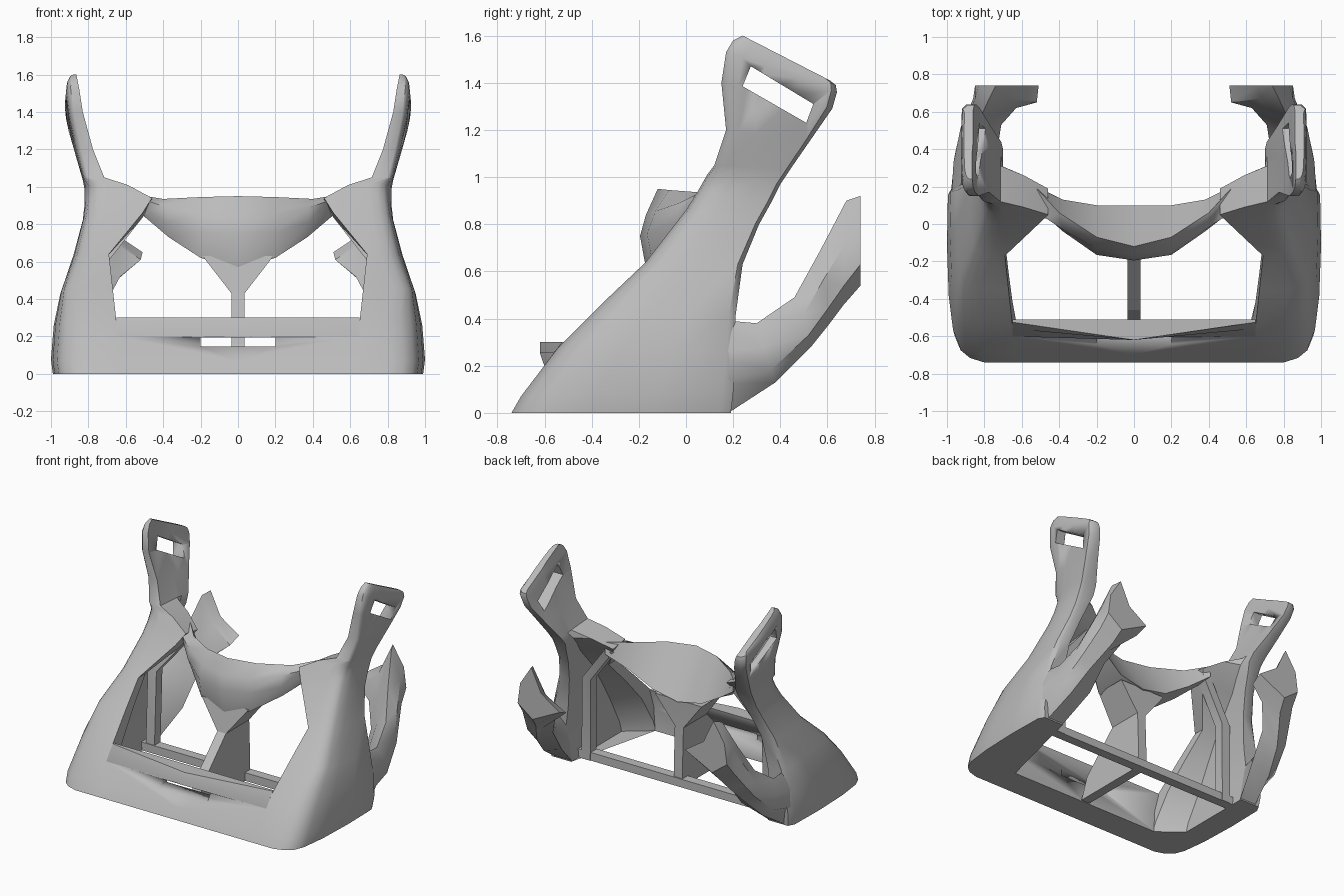
import bpy, bmesh

cube = bpy.data.objects.get("Cube")
if cube:
    bpy.data.objects.remove(cube)

grey = bpy.data.materials.new("matte grey")
grey.use_nodes = True
grey.diffuse_color = (0.5, 0.5, 0.5, 1)
grey.node_tree.nodes["Principled BSDF"].inputs["Base Color"].default_value = (0.5, 0.5, 0.5, 1)


def loft(name, rings, sx=1, angle=0.7):
    """Skin a list of equal-length point rings and cap both ends."""
    bm = bmesh.new()
    vs = [[bm.verts.new((x * sx, y, z)) for x, y, z in r] for r in rings]
    n = len(rings[0])
    for a, b in zip(vs, vs[1:]):
        for i in range(n):
            j = (i + 1) % n
            bm.faces.new((a[i], a[j], b[j], b[i]))
    caps = [bm.faces.new(vs[0]), bm.faces.new(vs[-1])]
    bmesh.ops.triangulate(bm, faces=caps)
    bmesh.ops.recalc_face_normals(bm, faces=bm.faces)
    me = bpy.data.meshes.new(name)
    bm.to_mesh(me)
    bm.free()
    ob = bpy.data.objects.new(name, me)
    bpy.context.collection.objects.link(ob)
    me.materials.append(grey)
    bpy.ops.object.select_all(action="DESELECT")
    ob.select_set(True)
    bpy.context.view_layer.objects.active = ob
    bpy.ops.object.shade_smooth_by_angle(angle=angle)
    return ob


def pair(name, rings):
    return [loft("left_" + name, rings), loft("right_" + name, rings, -1)]


def prism(name, outline, x0, x1, sx=1):
    """Extrude a (y, z) outline from x0 to x1."""
    return loft(name, [[(x, y, z) for y, z in outline] for x in (x0, x1)], sx)


def cut(ob, outline, x0, x1, sx=1):
    """Punch a straight slot through a part along x."""
    cutter = prism("cutter", outline, x0, x1, sx)
    cutter.hide_render = True
    mod = ob.modifiers.new("slot", "BOOLEAN")
    mod.operation, mod.solver, mod.object = "DIFFERENCE", "EXACT", cutter
    bpy.ops.object.select_all(action="DESELECT")
    bpy.context.view_layer.objects.active = ob
    ob.select_set(True)
    bpy.ops.object.modifier_apply(modifier=mod.name)
    bpy.data.objects.remove(cutter)


# Side walls rising into strap arms: front (y, z), back (y, z), outer x, inner x, window edge x, plate depth
rows = [
    (-.74, 0, .19, 0, .99, .80, .62, .22),
    (-.70, .07, .20, .08, 1.0, .81, .63, .2),
    (-.54, .28, .21, .25, .985, .83, .65, .17),
    (-.36, .46, .21, .41, .95, .81, .67, .17),
    (-.17, .64, .24, .63, .88, .78, .69, .2),
    (.0, .86, .31, .80, .83, .74, .51, .4),
    (.05, .94, .36, .89, .82, .72, .46, .45),
    (.09, 1.01, .40, .97, .82, .70, .59, .55),
    (.12, 1.05, .44, 1.03, .83, .71, .715, .6),
    (.17, 1.2, .53, 1.16, .87, .77, .775, .5),
    (.15, 1.40, .62, 1.29, .91, .825, .83, .4),
    (.17, 1.53, .64, 1.36, .925, .845, .85, .4),
    (.20, 1.58, .635, 1.39, .92, .855, .86, .4),
    (.24, 1.6, .61, 1.41, .91, .86, .865, .4),
]
rings = []
for i, (fy, fz, by, bz, xo, xi, xw, d) in enumerate(rows):
    def at(t, x):
        return (x, fy + (by - fy) * t, fz + (bz - fz) * t)
    c = .19 if i < 3 else .12 if i < 8 else .03
    rings.append([at(0, xw), at(0, xo - c), at(.025, xo - c * .6), at(.07, xo - c * .33),
                  at(.15, xo - c * .17), at(.35, xo - c * .05), at(.65, xo), at(.95, xo - .005),
                  at(1, xo - .03), at(1, xi), at(d + .15, xi), at(d, xw)])
arms = pair("side_and_strap_arm", rings)
for ob, sx in zip(arms, (1, -1)):
    cut(ob, [(.24, 1.385), (.51, 1.23), (.54, 1.31), (.275, 1.47)], .6, 1.1, sx)

# Rear cheek hooks curling inward
hook = [
    [(.93, .08, .40), (.98, .08, .25), (.985, .10, .12), (.93, .18, 0), (.80, .18, 0), (.85, .08, .25)],
    [(.92, .30, .38), (.965, .33, .28), (.96, .36, .18), (.89, .38, .13), (.73, .40, .19), (.81, .35, .30)],
    [(.88, .46, .49), (.93, .50, .42), (.925, .52, .33), (.84, .53, .28), (.71, .53, .37), (.78, .50, .45)],
    [(.82, .57, .69), (.89, .58, .56), (.89, .60, .44), (.79, .61, .38), (.63, .62, .52), (.72, .59, .59)],
    [(.77, .68, .90), (.85, .67, .71), (.86, .67, .54), (.75, .67, .46), (.52, .65, .61), (.67, .67, .71)],
    [(.74, .74, .92), (.83, .74, .78), (.85, .74, .63), (.73, .74, .54), (.51, .74, .65), (.66, .74, .75)],
]
pair("cheek_hook", hook)

# Forehead shield, swept across x and mirrored about the centre
half = [
    [(.52, .19, .955), (.47, .03, .92), (.48, .05, .87), (.50, .09, .84), (.52, .20, .87)],
    [(.40, .06, .935), (.38, -.03, .89), (.38, -.04, .81), (.37, -.01, .73), (.38, .13, .77)],
    [(.20, -.07, .945), (.20, -.13, .855), (.20, -.165, .76), (.20, -.14, .62), (.20, .10, .66)],
    [(0, -.12, .95), (0, -.17, .84), (0, -.195, .75), (0, -.16, .56), (0, .10, .62)],
]
other = [[(-x, y, z) for x, y, z in r] for r in reversed(half[:-1])]
loft("forehead_shield", half + other)

# Nose post flaring up into the shield
post = [(.035, -.52, .09, 0), (.035, -.46, .09, .16), (.035, -.19, .08, .43), (.19, -.15, .09, .63)]
loft("nose_post", [[(-w, f, z), (w, f, z), (w, b, z), (-w, b, z)] for w, f, b, z in post], 1, .4)

# Front sill: sloped face, overhanging ledge that grows toward the centre, and a slot
sill = []
for x, low, top in ((-.65, -.56, -.525), (0, -.62, -.62), (.65, -.56, -.525)):
    sill.append([(x, -.74, 0), (x, -.70, .07), (x, -.601, .2), (x, low, .255), (x, top, .3),
                 (x, -.51, .3), (x, -.54, .17), (x, -.53, 0)])
front = loft("front_sill", sill, 1, .3)
cut(front, [(-.9, .145), (-.4, .145), (-.4, .195), (-.9, .195)], -.2, .2)

# Rear floor rail and the inner uprights behind the window edges
prism("rear_rail", [(.03, 0), (.10, 0), (.10, .06), (.03, .06)], -.84, .84)
w = .035
pair("inner_upright", [[(x - w, y - w, z), (x + w, y - w, z), (x + w, y + w, z), (x - w, y + w, z)]
                       for x, y, z in ((.74, .07, 0), (.73, .08, .6), (.51, .14, .88))])
